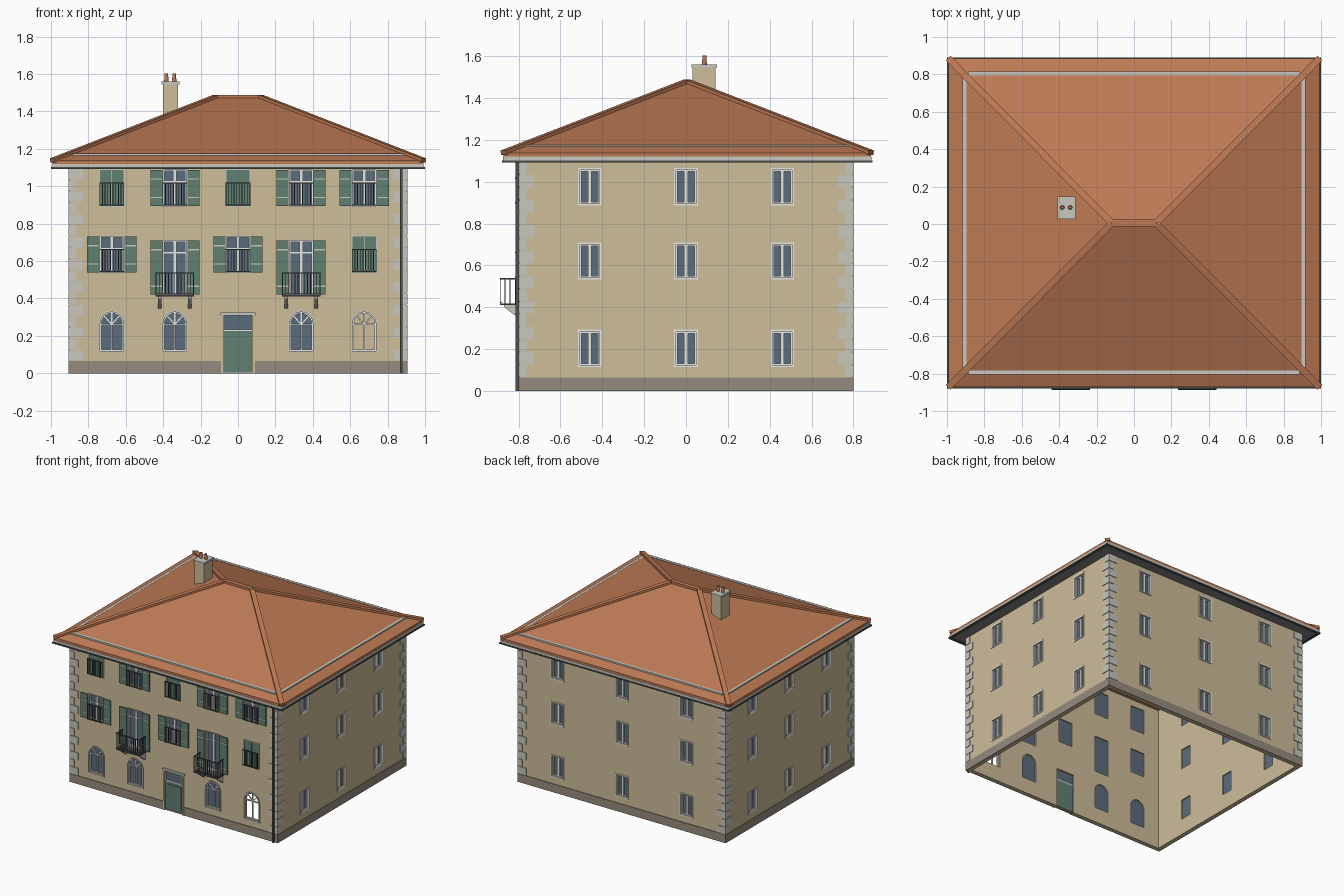
import bpy, bmesh, math
from mathutils import Matrix, Vector

if "Cube" in bpy.data.objects:
    bpy.data.objects.remove(bpy.data.objects["Cube"])

# Flat colours (linear)
COL = {
    "wall_tan": (0.62, 0.51, 0.32), "plinth_grey": (0.30, 0.26, 0.21),
    "stone_grey": (0.58, 0.57, 0.52), "frame_white": (0.80, 0.80, 0.76),
    "glass_blue": (0.105, 0.15, 0.20), "shutter_green": (0.12, 0.215, 0.165),
    "roof_clay": (0.52, 0.195, 0.09), "metal_dark": (0.075, 0.08, 0.08),
    "soffit_grey": (0.23, 0.23, 0.23),
}
MATS = {}
for n, c in COL.items():
    MATS[n] = bpy.data.materials.new(n)
    MATS[n].diffuse_color = (*c, 1)

parts = {}          # part name -> (bmesh, colour)
I = Matrix.Identity(4)


def part(name, col):
    return parts.setdefault(name, (bmesh.new(), col))[0]


def box(name, col, x0, x1, y0, y1, z0, z1, M=I):
    T = Matrix.Translation(((x0 + x1) / 2, (y0 + y1) / 2, (z0 + z1) / 2))
    S = Matrix.Diagonal((x1 - x0, y1 - y0, z1 - z0, 1))
    bmesh.ops.create_cube(part(name, col), size=1, matrix=M @ T @ S)


def beam(name, col, a, b, w, h, M=I):
    # Box running from a to b, w wide sideways and h thick
    a, b = Vector(a), Vector(b)
    d = (b - a).normalized()
    side = d.cross(Vector((0, 0, 1)))
    side = side.normalized() if side.length > 1e-4 else Vector((1, 0, 0))
    R = Matrix((side, d, side.cross(d))).transposed().to_4x4()
    S = Matrix.Diagonal((w, (b - a).length, h, 1))
    bmesh.ops.create_cube(part(name, col), size=1,
                          matrix=M @ Matrix.Translation((a + b) / 2) @ R @ S)


def sheet(name, col, loops, y0, y1, M=I):
    # Flat outline in x, z (later loops are holes), thickened from y0 to y1
    bm = bmesh.new()
    for pts in loops:
        v = [bm.verts.new((x, y0, z)) for x, z in pts]
        for i in range(len(v)):
            bm.edges.new((v[i - 1], v[i]))
    bmesh.ops.triangle_fill(bm, edges=bm.edges[:], use_beauty=True, normal=(0, -1, 0))
    r = bmesh.ops.extrude_face_region(bm, geom=bm.faces[:], use_keep_orig=True)
    bmesh.ops.translate(bm, vec=(0, y1 - y0, 0),
                        verts=[g for g in r["geom"] if isinstance(g, bmesh.types.BMVert)])
    bmesh.ops.recalc_face_normals(bm, faces=bm.faces[:])
    bm.transform(M)
    me = bpy.data.meshes.new("tmp")
    bm.to_mesh(me)
    bm.free()
    part(name, col).from_mesh(me)
    bpy.data.meshes.remove(me)


def rect(x0, x1, z0, z1):
    return [(x0, z0), (x1, z0), (x1, z1), (x0, z1)]


def arch(u, z0, zs, r, n=14):
    arc = [(u + r * math.cos(math.pi * i / n), zs + r * math.sin(math.pi * i / n)) for i in range(n + 1)]
    return [(u - r, z0), (u + r, z0)] + arc


def ring(name, col, X, Y0, Y1, t, z0, z1):
    # Rectangular frame with outer edge X, Y0..Y1 and band width t
    for s in (-1, 1):
        box(name, col, min(s * X, s * (X - t)), max(s * X, s * (X - t)), Y0, Y1, z0, z1)
    box(name, col, -X + t, X - t, Y0, Y0 + t, z0, z1)
    box(name, col, -X + t, X - t, Y1 - t, Y1, z0, z1)


def window(M, D, u, hw, z0, z1, edge, edge_col, transom=None):
    # Surround, glass, casement frame and bars
    sheet("window_surrounds_" + edge_col, edge_col,
          [rect(u - hw - edge, u + hw + edge, z0 - edge, z1 + edge), rect(u - hw, u + hw, z0, z1)],
          -D - 0.005, -D + 0.004, M)
    box("window_glass", "glass_blue", u - hw, u + hw, -D + 0.019, -D + 0.022, z0, z1, M)
    f = 0.007
    sheet("window_frames", "frame_white",
          [rect(u - hw, u + hw, z0, z1), rect(u - hw + f, u + hw - f, z0 + f, z1 - f)],
          -D + 0.01, -D + 0.02, M)
    box("window_frames", "frame_white", u - 0.009, u + 0.009, -D + 0.009, -D + 0.02, z0, z1, M)
    if transom:
        box("window_frames", "frame_white", u - hw, u + hw, -D + 0.011, -D + 0.02,
            transom - 0.004, transom + 0.004, M)


def rail(name, x0, x1, y, z0, z1, n):
    for z in (z0 + 0.005, z1 - 0.003):
        box(name, "metal_dark", x0, x1, y - 0.003, y + 0.003, z - 0.003, z + 0.003)
    for i in range(n):
        x = x0 + (x1 - x0) * i / (n - 1)
        box(name, "metal_dark", x - 0.002, x + 0.002, y - 0.002, y + 0.002, z0, z1)


def shutters(u, z0, z1, closed, D):
    for s in (-1, 1):
        a, b = (0.001, 0.062) if closed else (0.067, 0.131)
        y0, y1 = (-D + 0.002, -D + 0.012) if closed else (-D - 0.012, -D - 0.002)
        x0, x1 = sorted((u + s * a, u + s * b))
        box("shutters", "shutter_green", x0, x1, y0, y1, z0, z1)
        if not closed:
            for z in (z0 + 0.045, z1 - 0.05):
                box("shutter_straps", "stone_grey", x0, x1, y0 - 0.002, y0, z - 0.003, z + 0.003)


DX, DY, T = 0.90, 0.795, 0.03
TOP = 1.14
ROWS = ((0.125, 0.283), (0.542, 0.70), (0.897, 1.055))

# Side and back walls with a three by three set of windows
for ang, D, half, step in ((90, DX, DY - T, 0.46), (-90, DX, DY - T, 0.46), (180, DY, DX, 0.56)):
    M = Matrix.Rotation(math.radians(ang), 4, 'Z')
    holes = []
    for u in (-step, 0, step):
        for z0, z1 in ROWS:
            holes.append(rect(u - 0.047, u + 0.047, z0, z1))
            window(M, D, u, 0.047, z0, z1, 0.010, "frame_white")
    sheet("side_and_back_walls", "wall_tan", [rect(-half, half, 0, TOP)] + holes, -D, -D + T, M)

# Front openings
COLS = (-0.675, -0.338, 0, 0.338, 0.675)
holes = []
for i, u in enumerate(COLS):
    french = i in (1, 3)
    for z0, z1, closed in ((0.895, 1.088, i in (0, 2)),
                           (0.42 if french else 0.54, 0.71 if french else 0.732, i == 4)):
        holes.append(rect(u - 0.062, u + 0.062, z0, z1))
        window(I, DY, u, 0.062, z0, z1, 0.005, "stone_grey", z1 - 0.065)
        shutters(u, z0, z1, closed, DY)
        if z0 > 0.5:
            rail("window_railings", u - 0.064, u + 0.064, -DY - 0.018, z0, z0 + 0.125, 10)
    if french:
        # Balcony with railing and brackets
        yb = -0.888
        box("balcony_floors", "metal_dark", u - 0.102, u + 0.102, yb, -DY, 0.41, 0.419)
        rail("balcony_railings", u - 0.1, u + 0.1, yb + 0.003, 0.419, 0.54, 13)
        for s in (-1, 1):
            x = u + s * 0.1
            beam("balcony_railings", "metal_dark", (x, yb, 0.537), (x, -DY, 0.537), 0.006, 0.006)
            for k in (1, 2, 3):
                y = yb + k * 0.024
                box("balcony_railings", "metal_dark", x - 0.002, x + 0.002, y - 0.002, y + 0.002, 0.419, 0.537)
            # Triangular bracket: outline drawn in depth and height, turned sideways
            R = Matrix.Translation((u + s * 0.081, 0, 0)) @ Matrix.Rotation(math.radians(90), 4, 'Z')
            sheet("balcony_brackets", "stone_grey",
                  [[(-DY, 0.345), (-DY, 0.41), (-0.87, 0.41), (-0.865, 0.398)]], -0.009, 0.009, R)
    if i != 2:
        # Arched ground floor window with fan bars
        hole = arch(u, 0.12, 0.265, 0.062)
        holes.append(hole)
        sheet("arch_surrounds", "stone_grey", [arch(u, 0.112, 0.265, 0.072), hole], -DY - 0.006, -DY + 0.004)
        sheet("arch_frames", "frame_white", [hole, arch(u, 0.127, 0.265, 0.055)], -DY + 0.01, -DY + 0.02)
        if i != 4:
            sheet("arch_glass", "glass_blue", [hole], -DY + 0.019, -DY + 0.022)
        y = -DY + 0.015
        beam("arch_frames", "frame_white", (u, y, 0.12), (u, y, 0.265), 0.009, 0.009)
        beam("arch_frames", "frame_white", (u - 0.06, y, 0.262), (u + 0.06, y, 0.262), 0.009, 0.008)
        for a in (45, 90, 135):
            c, s = math.cos(math.radians(a)), math.sin(math.radians(a))
            beam("arch_frames", "frame_white", (u, y, 0.262), (u + 0.06 * c, y, 0.265 + 0.06 * s), 0.006, 0.006)

# Entrance door with glazed transom and stone lintel
holes.append(rect(-0.077, 0.077, 0.004, 0.31))
box("door_leaf", "shutter_green", -0.077, 0.077, -DY + 0.008, -DY + 0.02, 0, 0.225)
box("door_panel", "shutter_green", -0.06, 0.06, -DY + 0.003, -DY + 0.01, 0.02, 0.205)
box("door_transom_glass", "glass_blue", -0.077, 0.077, -DY + 0.015, -DY + 0.02, 0.232, 0.31)
box("door_transom_bar", "frame_white", -0.077, 0.077, -DY + 0.005, -DY + 0.02, 0.225, 0.233)
for s in (-1, 1):
    box("door_jambs", "wall_tan", s * 0.082 - 0.007, s * 0.082 + 0.007, -DY - 0.008, -DY + 0.004, 0, 0.312)
box("door_lintel", "stone_grey", -0.094, 0.094, -DY - 0.012, -DY + 0.004, 0.31, 0.325)
sheet("front_wall", "wall_tan", [rect(-DX, DX, 0, TOP)] + holes, -DY, -DY + T)

# Plinth, interrupted by the door
PX, PY, PZ = 0.905, 0.80, 0.065
for s in (-1, 1):
    box("plinth", "plinth_grey", *sorted((s * 0.09, s * PX)), -PY, -DY, 0, PZ)
    box("plinth", "plinth_grey", *sorted((s * DX, s * PX)), -DY, DY, 0, PZ)
box("plinth", "plinth_grey", -PX, PX, DY, PY, 0, PZ)

# Corner quoins, long and short in turn
N = 17
pitch = (1.095 - PZ) / N
for ang, D, half in ((0, DY, DX), (180, DY, DX), (90, DX, DY), (-90, DX, DY)):
    M = Matrix.Rotation(math.radians(ang), 4, 'Z')
    for k in range(N):
        w = 0.07 if (k + (half == DX)) % 2 else 0.036
        z = PZ + k * pitch
        for s in (-1, 1):
            box("corner_quoins", "stone_grey", *sorted((s * (half + 0.005), s * (half - w))),
                -D - 0.005, -D + 0.001, z + 0.002, z + pitch - 0.002, M)

# Hipped roof shell, open underneath
EX, EY0, EY1, EZ, RX, RY, RZ = 0.992, -0.872, 0.884, 1.138, 0.118, 0.005, 1.478
bm = part("roof", "roof_clay")
P = [(-EX, EY0, EZ), (EX, EY0, EZ), (EX, EY1, EZ), (-EX, EY1, EZ), (-RX, RY, RZ), (RX, RY, RZ)]
up = [bm.verts.new(p) for p in P]
dn = [bm.verts.new((x, y, z - 0.02)) for x, y, z in P]
for f in ((0, 1, 5, 4), (1, 2, 5), (2, 3, 4, 5), (3, 0, 4)):
    bm.faces.new([up[i] for i in f])
    bm.faces.new([dn[i] for i in reversed(f)])
for i in range(4):
    j = (i + 1) % 4
    bm.faces.new((dn[i], dn[j], up[j], up[i]))
# Ridge and hip caps
for a, b in ((0, 4), (3, 4), (1, 5), (2, 5), (4, 5)):
    beam("ridge_caps", "roof_clay", P[a], P[b], 0.036, 0.022)

# Eaves: fascia, gutter edge, soffit and the upper wall band
ring("fascia", "stone_grey", 0.993, -0.874, 0.886, 0.02, 1.1, 1.12)
ring("gutter", "metal_dark", 1.0, -0.88, 0.89, 0.02, 1.092, 1.102)
ring("soffit", "soffit_grey", 0.98, -0.862, 0.872, 0.085, 1.095, 1.10)
for s in (-1, 1):
    box("upper_band", "stone_grey", *sorted((s * 0.896, s * 0.917)), -0.77, 0.78, 1.10, 1.176)
    yc = 0.006 + s * 0.799
    box("upper_band", "stone_grey", -0.885, 0.885, yc - 0.011, yc + 0.011, 1.10, 1.176)

# Downpipe at the front right corner
beam("downpipe", "metal_dark", (0.872, -DY - 0.012, 0.0), (0.872, -DY - 0.012, 1.095), 0.014, 0.014)

# Chimney with cap and two clay pots
box("chimney_stack", "wall_tan", -0.402, -0.32, 0.032, 0.142, 1.25, 1.545)
box("chimney_cap", "stone_grey", -0.41, -0.314, 0.026, 0.148, 1.545, 1.56)
for x in (-0.383, -0.341):
    bmesh.ops.create_cone(part("chimney_pots", "roof_clay"), cap_ends=True, segments=12, radius1=0.012,
                          radius2=0.009, depth=0.045, matrix=Matrix.Translation((x, 0.088, 1.58)))

# Turn every part into an object
for name, (bm, col) in parts.items():
    me = bpy.data.meshes.new(name)
    bm.to_mesh(me)
    bm.free()
    me.materials.append(MATS[col])
    bpy.context.collection.objects.link(bpy.data.objects.new(name, me))

for m in bpy.data.materials:
    if m.users and not m.is_grease_pencil:
        m.use_nodes = True
        m.node_tree.nodes["Principled BSDF"].inputs["Base Color"].default_value = m.diffuse_color
